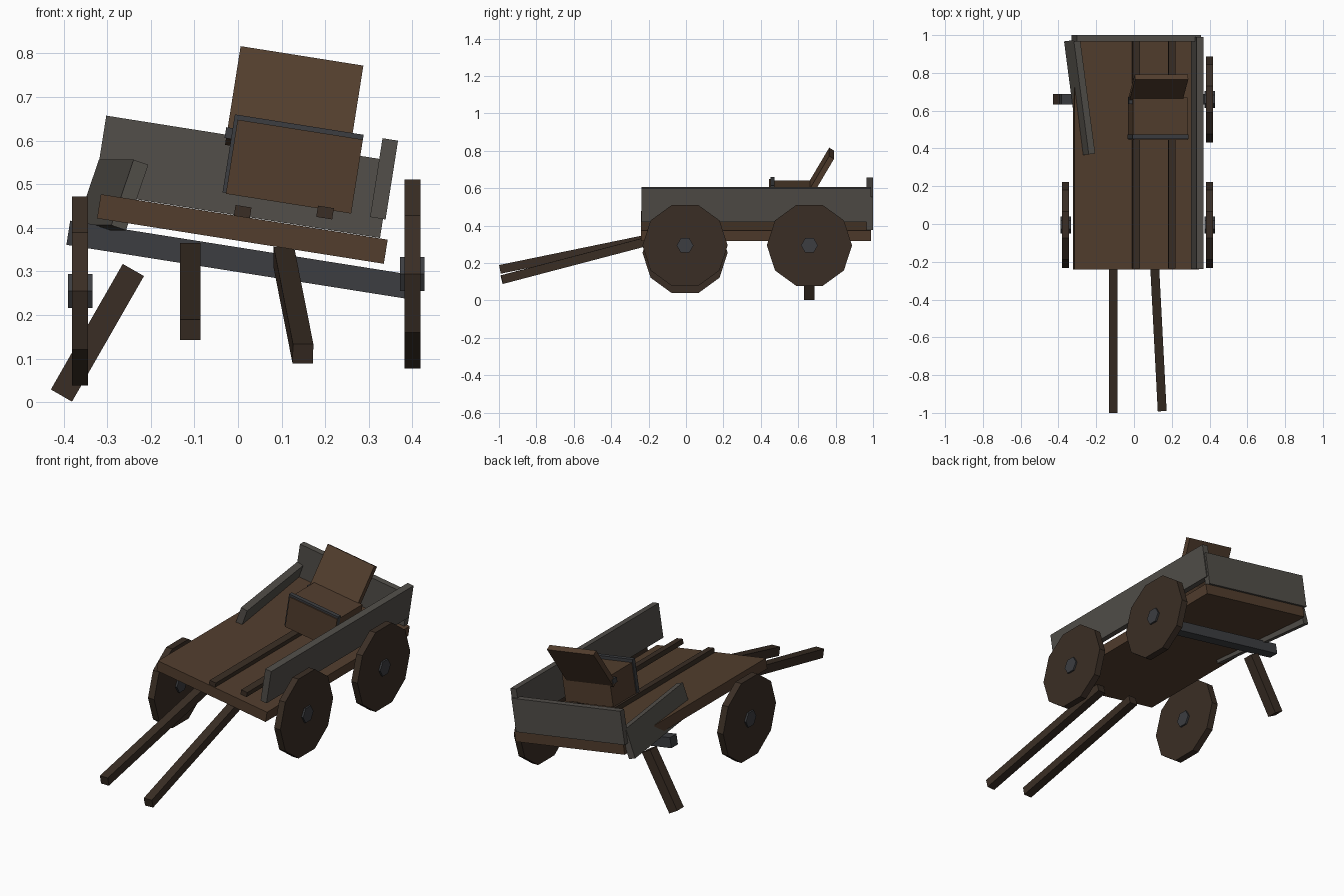
import bpy
from math import radians, cos, pi
from mathutils import Matrix, Vector

if "Cube" in bpy.data.objects:
    bpy.data.objects.remove(bpy.data.objects["Cube"])


def material(name, rgb):
    m = bpy.data.materials.new(name)
    m.diffuse_color = (*rgb, 1)
    m.use_nodes = True
    m.node_tree.nodes["Principled BSDF"].inputs["Base Color"].default_value = m.diffuse_color
    return m


WOOD = material("brown_wood", (0.085, 0.048, 0.027))
DARK = material("dark_wood", (0.042, 0.027, 0.018))
GREY = material("weathered_wood", (0.085, 0.078, 0.068))
IRON = material("iron", (0.045, 0.047, 0.052))

# The cart body leans to its right about the bed centre
BODY = Matrix.Translation((0.01, 0, 0.397)) @ Matrix.Rotation(radians(9), 4, 'Y')


def block(name, size, matrix, mat):
    bpy.ops.mesh.primitive_cube_add(size=1)
    ob = bpy.context.object
    ob.name = name
    ob.data.transform(Matrix.Diagonal((*size, 1)))
    ob.matrix_world = matrix
    ob.data.materials.append(mat)
    return ob


def body_block(name, x, y, z, mat):
    """Box given by its ranges in the leaning body frame."""
    ranges = (x, y, z)
    centre = Vector([(a + b) / 2 for a, b in ranges])
    return block(name, [b - a for a, b in ranges], BODY @ Matrix.Translation(centre), mat)


def beam(name, start, end, width, mat):
    a, b = Vector(start), Vector(end)
    rot = (b - a).to_track_quat('Y', 'Z').to_matrix().to_4x4()
    return block(name, (width, (b - a).length, width), Matrix.Translation((a + b) / 2) @ rot, mat)


def disc(name, sides, radius, depth, centre, mat):
    """Upright polygon disc on the x axis, with a vertex pointing along y."""
    bpy.ops.mesh.primitive_cylinder_add(vertices=sides, radius=radius, depth=depth)
    ob = bpy.context.object
    ob.name = name
    ob.data.transform(Matrix.Rotation(pi / 2, 4, 'Y'))
    ob.matrix_world = Matrix.Translation(centre)
    ob.data.materials.append(mat)


# Bed, floor slats and boards
body_block("bed", (-0.333, 0.333), (-0.24, 0.99), (-0.028, 0.028), WOOD)
body_block("left_floor_slat", (-0.024, 0.013), (-0.235, 0.97), (0.026, 0.052), DARK)
body_block("right_floor_slat", (0.163, 0.2), (-0.235, 0.97), (0.054, 0.08), DARK)
body_block("tail_board", (-0.349, 0.315), (0.966, 1.0), (0.029, 0.208), GREY)
body_block("right_side_board", (0.285, 0.321), (-0.238, 0.99), (0.073, 0.256), GREY)
block("broken_left_board", (0.036, 0.61, 0.159),
      Matrix.Translation((-0.288, 0.67, 0.475)) @ Matrix.Rotation(radians(7.5), 4, 'Z')
      @ Matrix.Rotation(radians(19), 4, 'Y'), GREY)

# Rear axle and the loose prop beside it
body_block("rear_axle", (-0.393, 0.393), (0.632, 0.688), (-0.099, -0.043), IRON)
beam("loose_prop", (-0.405, 0.66, 0.015), (-0.24, 0.66, 0.303), 0.056, DARK)

# Draw shafts
beam("left_shaft", (-0.11, -0.995, 0.166), (-0.11, -0.14, 0.342), 0.047, DARK)
beam("right_shaft", (0.149, -0.985, 0.111), (0.105, -0.14, 0.333), 0.047, DARK)

# Wheels: the rear left one is missing
for name, x, y, z in (("front_left", -0.362, -0.005, 0.255),
                      ("front_right", 0.4, -0.005, 0.294),
                      ("rear_right", 0.4, 0.66, 0.294)):
    disc(name + "_wheel", 10, 0.2165 / cos(pi / 10), 0.037, (x, y, z), DARK)
    disc(name + "_hub", 6, 0.039 / cos(pi / 6), 0.056, (x, y, z), IRON)

# Storage box with iron-backed front and an open leaning lid
body_block("box", (-0.053, 0.238), (0.46, 0.67), (0.076, 0.24), WOOD)
body_block("box_front_plate", (-0.058, 0.241), (0.451, 0.474), (0.076, 0.257), IRON)
body_block("box_front_panel", (-0.05, 0.241), (0.445, 0.453), (0.074, 0.246), WOOD)
body_block("box_hinge_bar", (-0.073, 0.215), (0.635, 0.672), (0.2, 0.225), IRON)
block("box_lid", (0.285, 0.03, 0.248),
      BODY @ Matrix.Translation((0.073, 0.716, 0.299))
      @ Matrix.Rotation(radians(-30.3), 4, 'X'), WOOD)
